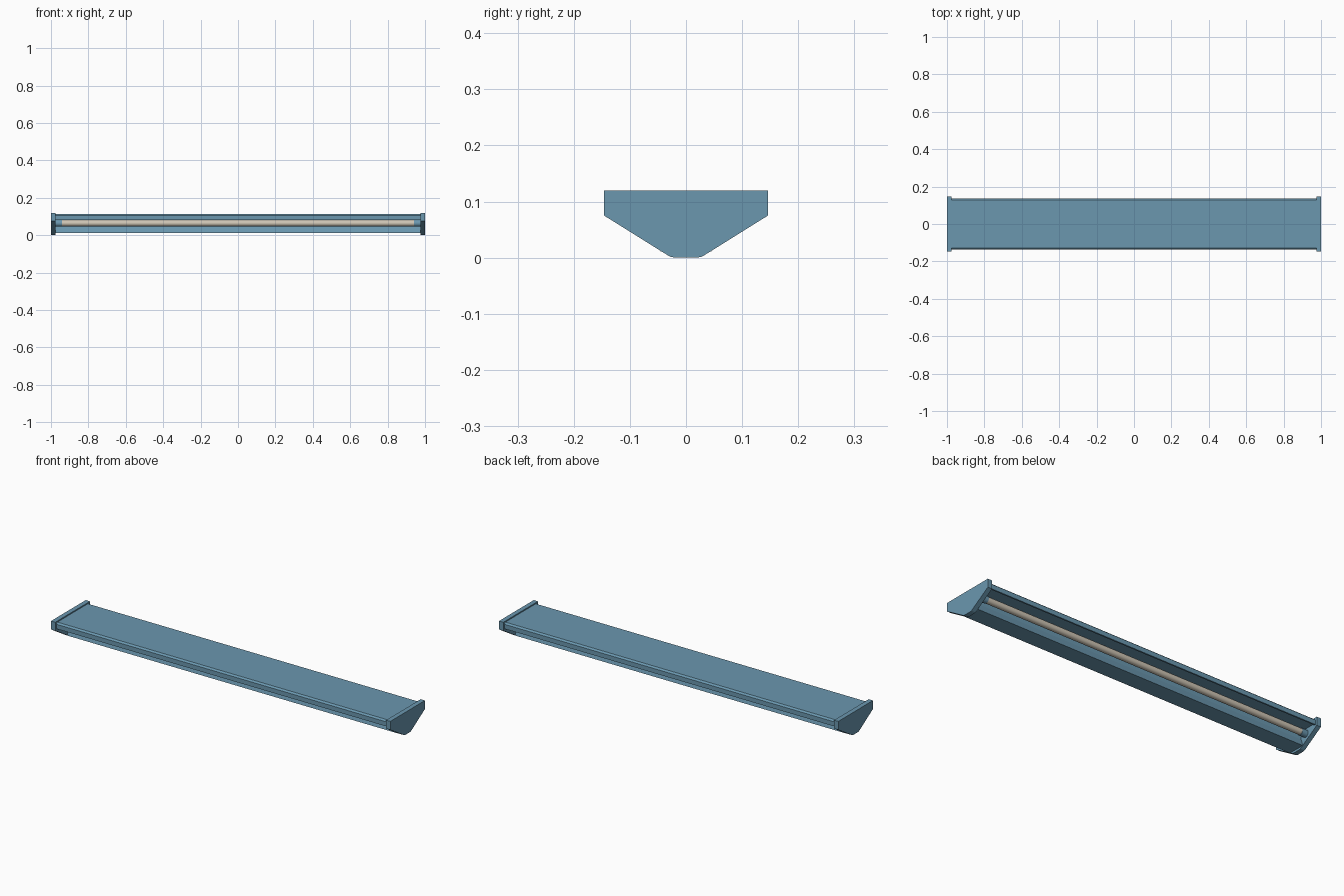
import bpy, bmesh, math
from mathutils import Matrix

if "Cube" in bpy.data.objects:
    bpy.data.objects.remove(bpy.data.objects["Cube"])


def material(name, rgb):
    m = bpy.data.materials.new(name)
    m.diffuse_color = (*rgb, 1)
    m.use_nodes = True
    m.node_tree.nodes["Principled BSDF"].inputs["Base Color"].default_value = m.diffuse_color
    return m


BLUE = material("blue_metal", (0.145, 0.31, 0.43))
CREAM = material("warm_white_glass", (0.62, 0.56, 0.46))


def finish(bm, name, mat):
    bmesh.ops.recalc_face_normals(bm, faces=bm.faces)
    me = bpy.data.meshes.new(name)
    bm.to_mesh(me)
    bm.free()
    ob = bpy.data.objects.new(name, me)
    bpy.context.collection.objects.link(ob)
    me.materials.append(mat)
    return ob


def extrude_x(name, half, x0, x1, mat):
    """Extrude a (y, z) half profile, mirrored about y = 0, along x."""
    pts = half + [(-y, z) for y, z in reversed(half)]
    bm = bmesh.new()
    face = bm.faces.new([bm.verts.new((x0, y, z)) for y, z in pts])
    ext = bmesh.ops.extrude_face_region(bm, geom=[face])
    for v in ext["geom"]:
        if isinstance(v, bmesh.types.BMVert):
            v.co.x = x1
    return finish(bm, name, mat)


def rod(name, y, z, r, x0, x1, mat, sides=24):
    bm = bmesh.new()
    bmesh.ops.create_cone(
        bm, cap_ends=True, segments=sides, radius1=r, radius2=r, depth=x1 - x0,
        matrix=Matrix.Translation(((x0 + x1) / 2, y, z)) @ Matrix.Rotation(math.pi / 2, 4, 'Y'))
    for f in bm.faces:
        f.smooth = len(f.verts) == 4
    return finish(bm, name, mat)


# end caps with a rounded bottom nose
cap = [(0.146, 0.12), (0.146, 0.075), (0.037, 0.007), (0.029, 0.002), (0.02, 0.0)]
for s, side in ((-1, "left"), (1, "right")):
    extrude_x(side + "_end_cap", cap, s * 0.975, s * 1.0, BLUE)

# housing: bevelled top tray, spine and flared bottom rail in one profile
housing = [(0.128, 0.114), (0.137, 0.106), (0.137, 0.082), (0.129, 0.082),
           (0.122, 0.09), (0.034, 0.09), (0.034, 0.048), (0.046, 0.011)]
extrude_x("housing", housing, -0.976, 0.976, BLUE)

# one tube on each side of the spine, with a holder at each end
for s, side in ((-1, "front"), (1, "back")):
    rod(side + "_tube", s * 0.066, 0.064, 0.0165, -0.95, 0.95, CREAM)
    for e, end in ((-1, "left"), (1, "right")):
        a, b = sorted((e * 0.942, e * 0.976))
        rod(f"{side}_{end}_tube_holder", s * 0.066, 0.064, 0.0185, a, b, BLUE)
